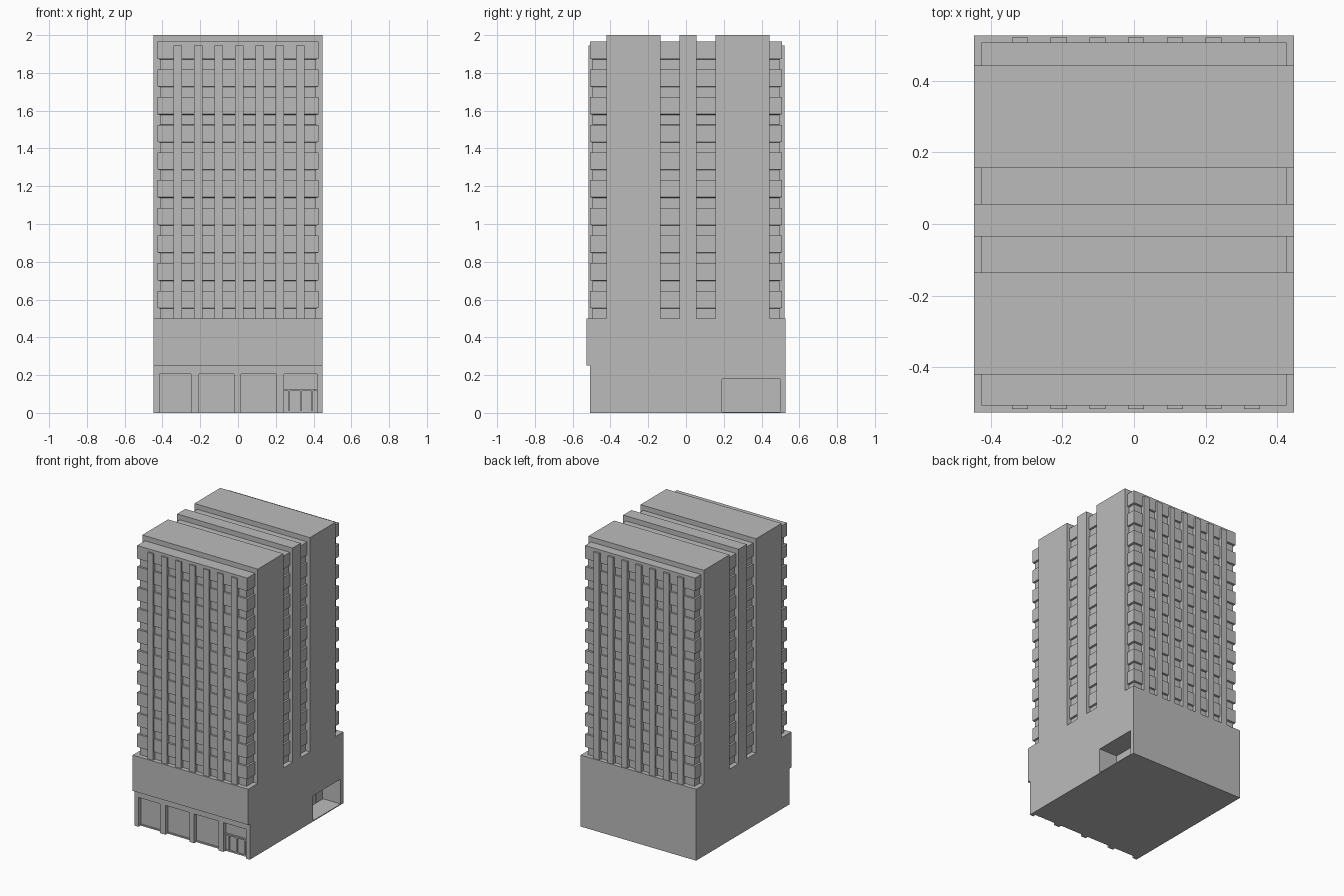
import bpy
import bmesh

old = bpy.data.objects.get("Cube")
if old:
    bpy.data.objects.remove(old, do_unlink=True)

# One plain concrete colour
concrete = bpy.data.materials.new("concrete_grey")
concrete.use_nodes = True
GREY = (0.5, 0.5, 0.5, 1)
concrete.diffuse_color = GREY
concrete.node_tree.nodes["Principled BSDF"].inputs["Base Color"].default_value = GREY


def finish(name, bm):
    bmesh.ops.recalc_face_normals(bm, faces=bm.faces)
    mesh = bpy.data.meshes.new(name)
    bm.to_mesh(mesh)
    bm.free()
    mesh.materials.append(concrete)
    obj = bpy.data.objects.new(name, mesh)
    bpy.context.scene.collection.objects.link(obj)
    return obj


def box(name, x, y, z):
    bm = bmesh.new()
    bmesh.ops.create_cube(bm, size=1)
    for v in bm.verts:
        v.co = [lo + (c + 0.5) * (hi - lo) for c, (lo, hi) in zip(v.co, (x, y, z))]
    return finish(name, bm)


def cut(target, x, y, z):
    cutter = box("cutter", x, y, z)
    cutter.hide_render = True
    mod = target.modifiers.new("cut", 'BOOLEAN')
    mod.operation = 'DIFFERENCE'
    mod.solver = 'EXACT'
    mod.object = cutter
    bpy.context.view_layer.objects.active = target
    bpy.ops.object.modifier_apply(modifier=mod.name)
    bpy.data.objects.remove(cutter, do_unlink=True)


HALF_X, HALF_Y = 0.447, 0.526
PODIUM_TOP, ROOF = 0.5, 1.965
WALL_Y, GLASS_Y = -0.508, -0.48

# Podium with recessed shop front and a side entrance niche
podium = box("podium", (-HALF_X, HALF_X), (-HALF_Y, HALF_Y), (0, PODIUM_TOP))
cut(podium, (-1, 1), (-1, WALL_Y), (-1, 0.25))
bays = [(-0.415, -0.248), (-0.206, -0.02), (0.016, 0.203), (0.243, 0.418)]
for bay in bays:
    cut(podium, bay, (-1, GLASS_Y), (-1, 0.205))
NICHE_X = 0.305
cut(podium, (NICHE_X, 1), (0.19, 0.497), (0.006, 0.18))

# Sills under the shop windows
for i, bay in enumerate(bays):
    box(f"window_sill_{i + 1}", bay, (GLASS_Y - 0.006, GLASS_Y), (0, 0.01))

# Front door in the last bay
box("front_door_transom", bays[-1], (GLASS_Y - 0.012, GLASS_Y), (0.115, 0.124))
for i, x in enumerate((0.272, 0.332, 0.394)):
    box(f"front_door_post_{i + 1}", (x - 0.004, x + 0.004),
        (GLASS_Y - 0.008, GLASS_Y), (0, 0.118))

# Double door inside the side niche
for i, y in enumerate(((0.343, 0.413), (0.417, 0.49))):
    box(f"side_door_leaf_{i + 1}", (NICHE_X, NICHE_X + 0.006), y, (0.006, 0.125))

# Tower core: each storey has a set-back window band under a flared panel
FLOORS, SET_BACK = 10, 0.012
storey = (ROOF - PODIUM_TOP) / FLOORS
bm = bmesh.new()
rings = []
for floor in range(FLOORS):
    for part, inset in ((0, SET_BACK), (0.36, SET_BACK), (0.38, 0), (0.995, 0)):
        z = PODIUM_TOP + (floor + part) * storey
        if floor == FLOORS - 1 and part > 0.9:
            z = ROOF
        hx, hy = 0.426 - inset, 0.507 - inset
        rings.append([bm.verts.new((sx * hx, sy * hy, z))
                      for sx, sy in ((-1, -1), (1, -1), (1, 1), (-1, 1))])
for low, high in zip(rings, rings[1:]):
    for i in range(4):
        j = (i + 1) % 4
        bm.faces.new((low[i], low[j], high[j], high[i]))
bm.faces.new(rings[0])
bm.faces.new(rings[-1])
finish("tower_core", bm)

# Cross walls rising through the tower, flush with the podium sides
walls = {"front_cross_wall": (-0.42, -0.136),
         "middle_cross_wall": (-0.035, 0.056),
         "back_cross_wall": (0.157, 0.442)}
for name, span in walls.items():
    box(name, (-HALF_X, HALF_X), span, (PODIUM_TOP - 0.01, 2))

# Vertical ribs on the front and back facades
for i in range(7):
    x = 0.006 + (i - 3) * 0.108
    for side, span in (("front", (-0.516, -0.48)), ("back", (0.48, 0.521))):
        box(f"{side}_rib_{i + 1}", (x - 0.0225, x + 0.0225), span,
            (PODIUM_TOP, 1.945))
